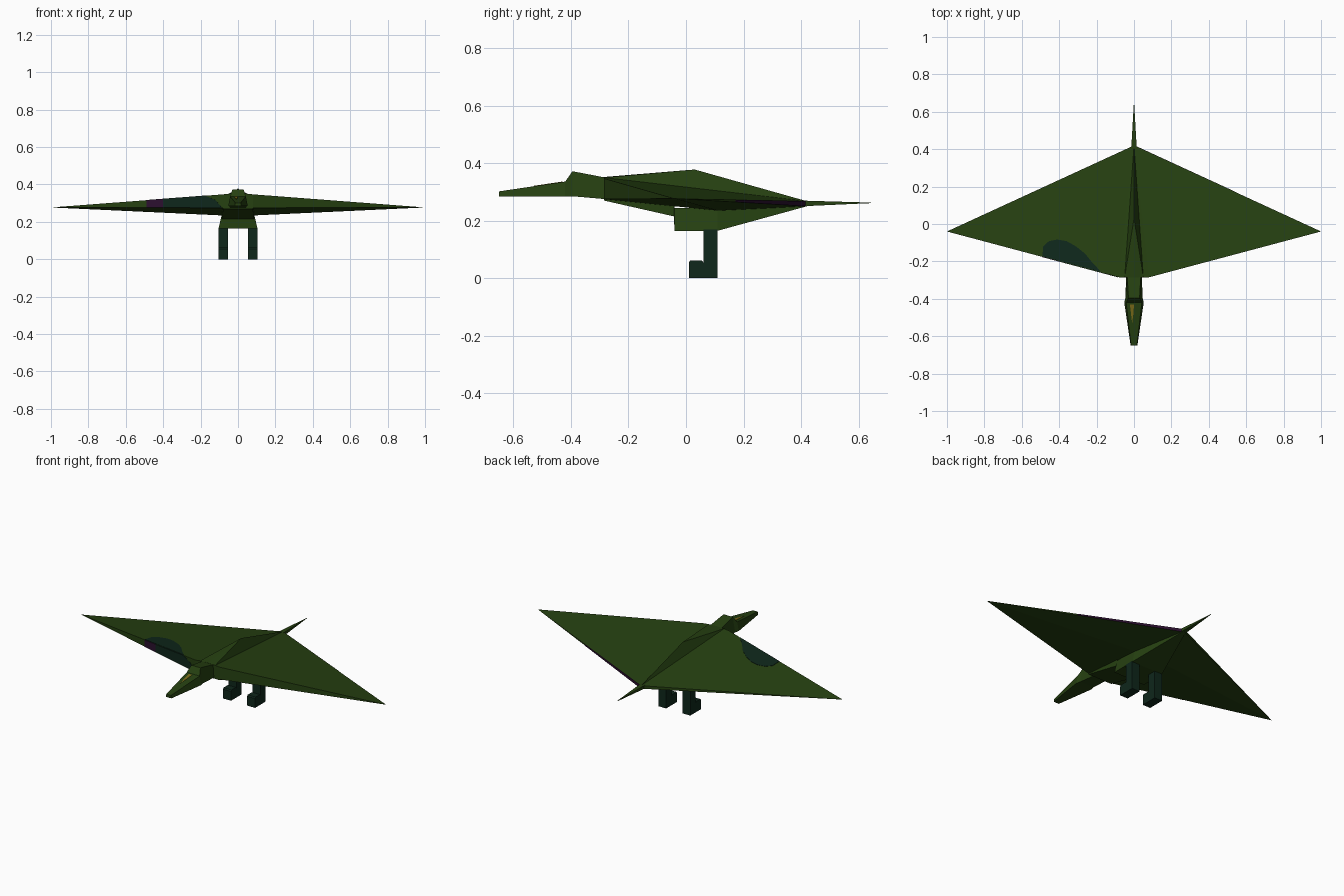
import bpy, bmesh
from mathutils import Vector as V

if "Cube" in bpy.data.objects:
    bpy.data.objects.remove(bpy.data.objects["Cube"])


def mat(name, col):
    m = bpy.data.materials.new(name)
    m.diffuse_color = (*col, 1)
    m.use_nodes = True
    m.node_tree.nodes["Principled BSDF"].inputs["Base Color"].default_value = m.diffuse_color
    return m


GREEN = mat("moss green", (0.019, 0.052, 0.0055))
TEAL = mat("dark teal", (0.0045, 0.020, 0.011))
PURPLE = mat("dark purple", (0.024, 0.005, 0.028))
YELLOW = mat("eye yellow", (0.20, 0.15, 0.01))


def build(name, verts, faces, material, mirror=False):
    """Mesh from a few points; optionally mirrored across x."""
    bm = bmesh.new()
    for s in ((1, -1) if mirror else (1,)):
        vs = [bm.verts.new((s * v[0], v[1], v[2])) for v in verts]
        for f in faces:
            bm.faces.new([vs[i] for i in f])
    bmesh.ops.remove_doubles(bm, verts=bm.verts, dist=0.0005)
    bmesh.ops.recalc_face_normals(bm, faces=bm.faces)
    me = bpy.data.meshes.new(name)
    bm.to_mesh(me)
    bm.free()
    me.materials.append(material)
    ob = bpy.data.objects.new(name, me)
    bpy.context.collection.objects.link(ob)
    return ob


def loft(name, sections, material):
    """Four-sided sections along y: (y, top half width, bottom half width, z low, z high)."""
    verts, faces = [], []
    for y, wt, wb, z0, z1 in sections:
        verts += [(-wb, y, z0), (wb, y, z0), (wt, y, z1), (-wt, y, z1)]
    n = len(sections)
    for k in range(n - 1):
        for i in range(4):
            j = (i + 1) % 4
            faces.append((4 * k + i, 4 * k + j, 4 * k + 4 + j, 4 * k + 4 + i))
    faces += [(0, 1, 2, 3), tuple(range(4 * n - 4, 4 * n))]
    return build(name, verts, faces, material)


def plate(name, pts, direction, material):
    """Thin painted plate straddling a surface."""
    d = V(direction).normalized() * 0.0015
    n = len(pts)
    verts = [V(p) + d for p in pts] + [V(p) - d for p in pts]
    faces = [tuple(range(n)), tuple(range(n, 2 * n))]
    faces += [(i, (i + 1) % n, n + (i + 1) % n, n + i) for i in range(n)]
    return build(name, verts, faces, material)


# Wings and back: one half, mirrored
A, AL = V((0.08, -0.285, 0.347)), V((0.08, -0.285, 0.275))
T, B, BL = V((1, -0.04, 0.277)), V((0, 0.42, 0.268)), V((0, 0.42, 0.25))
N, N0, NL = V((0.05, -0.285, 0.35)), V((0, -0.285, 0.352)), V((0, -0.285, 0.275))
PEAK, KEEL, MID = V((0, 0.03, 0.378)), V((0.1, 0.11, 0.235)), V((0, 0.11, 0.235))
build("wings_and_back", [A, AL, T, B, BL, N, N0, NL, PEAK, KEEL, MID],
      [(0, 2, 3), (0, 3, 5), (5, 3, 8), (5, 8, 6),      # top and ridge
       (0, 1, 2), (0, 5, 6, 7, 1),                      # leading edge, front
       (2, 4, 3), (1, 9, 2), (9, 4, 2),                 # trailing edge, underside
       (1, 7, 10, 9), (9, 10, 4)], GREEN, mirror=True)

# Belly with hips, tapering to the tail
loft("belly", [(-0.285, 0.08, 0.08, 0.27, 0.28), (-0.042, 0.085, 0.085, 0.215, 0.26),
               (-0.04, 0.085, 0.104, 0.165, 0.245), (0.11, 0.085, 0.104, 0.165, 0.245),
               (0.42, 0.008, 0.01, 0.25, 0.262)], GREEN)

# Neck, head and beak
loft("head", [(-0.28, 0.036, 0.042, 0.275, 0.35), (-0.395, 0.03, 0.046, 0.285, 0.372),
              (-0.42, 0.042, 0.052, 0.285, 0.336), (-0.65, 0.015, 0.018, 0.285, 0.302)], GREEN)

# Tail spike
loft("tail", [(0.40, 0.015, 0.015, 0.25, 0.27), (0.643, 0.001, 0.001, 0.261, 0.263)], GREEN)

# Legs: L-shaped profile with a small toe ridge, extruded across x
prof = [(0.01, 0), (0.11, 0), (0.11, 0.17), (0.06, 0.17), (0.06, 0.055),
        (0.055, 0.062), (0.015, 0.062), (0.01, 0.055)]
n = len(prof)
for side, s in (("right", 1), ("left", -1)):
    verts = [(s * x, y, z) for x in (0.053, 0.105) for y, z in prof]
    faces = [tuple(range(n)), tuple(range(n, 2 * n))]
    faces += [(i, (i + 1) % n, n + (i + 1) % n, n + i) for i in range(n)]
    build(side + "_leg", verts, faces, TEAL)

# Wing spot painted on the top plane of the left wing
nrm = (T - A).cross(B - A)


def on_top(x, y):
    z = A.z - (nrm.x * (x - A.x) + nrm.y * (y - A.y)) / nrm.z
    return (-x, y, z)


outline = [(0.49, -0.173), (0.485, -0.12), (0.455, -0.092), (0.41, -0.083), (0.36, -0.092),
           (0.31, -0.12), (0.26, -0.16), (0.22, -0.21), (0.175, -0.256)]
plate("wing_spot", [on_top(*p) for p in outline], (-nrm.x, nrm.y, nrm.z), TEAL)


# Leading edge patches on the left wing: t = height fraction at a given x
def on_front(x, t):
    k = (x - A.x) / (T.x - A.x)
    p = AL.lerp(T, k).lerp(A.lerp(T, k), t)
    return (-p.x, p.y, p.z)


lead = (T - A).cross(AL - A)
lead = (-lead.x, lead.y, lead.z)
plate("leading_edge_spot", [on_front(0.40, 0), on_front(0.40, 1), on_front(0.175, 1),
                            on_front(0.12, 0.6), on_front(0.085, 0)], lead, TEAL)
plate("leading_edge_mark", [on_front(0.49, 0), on_front(0.49, 1),
                            on_front(0.40, 1), on_front(0.40, 0)], lead, PURPLE)

# Trailing edge mark on the right wing
plate("trailing_edge_mark", [BL, B, B.lerp(T, 0.54), BL.lerp(T, 0.54)],
      (T - B).cross(BL - B), PURPLE)

# Yellow mark on the head
slope = (0.336 - 0.302) / 0.23
plate("head_mark", [(x, y, 0.336 + slope * (y + 0.42)) for x, y in
                    ((-0.022, -0.43), (0.0, -0.43), (-0.003, -0.48), (-0.01, -0.53), (-0.016, -0.48))],
      (0, 0, 1), YELLOW)
